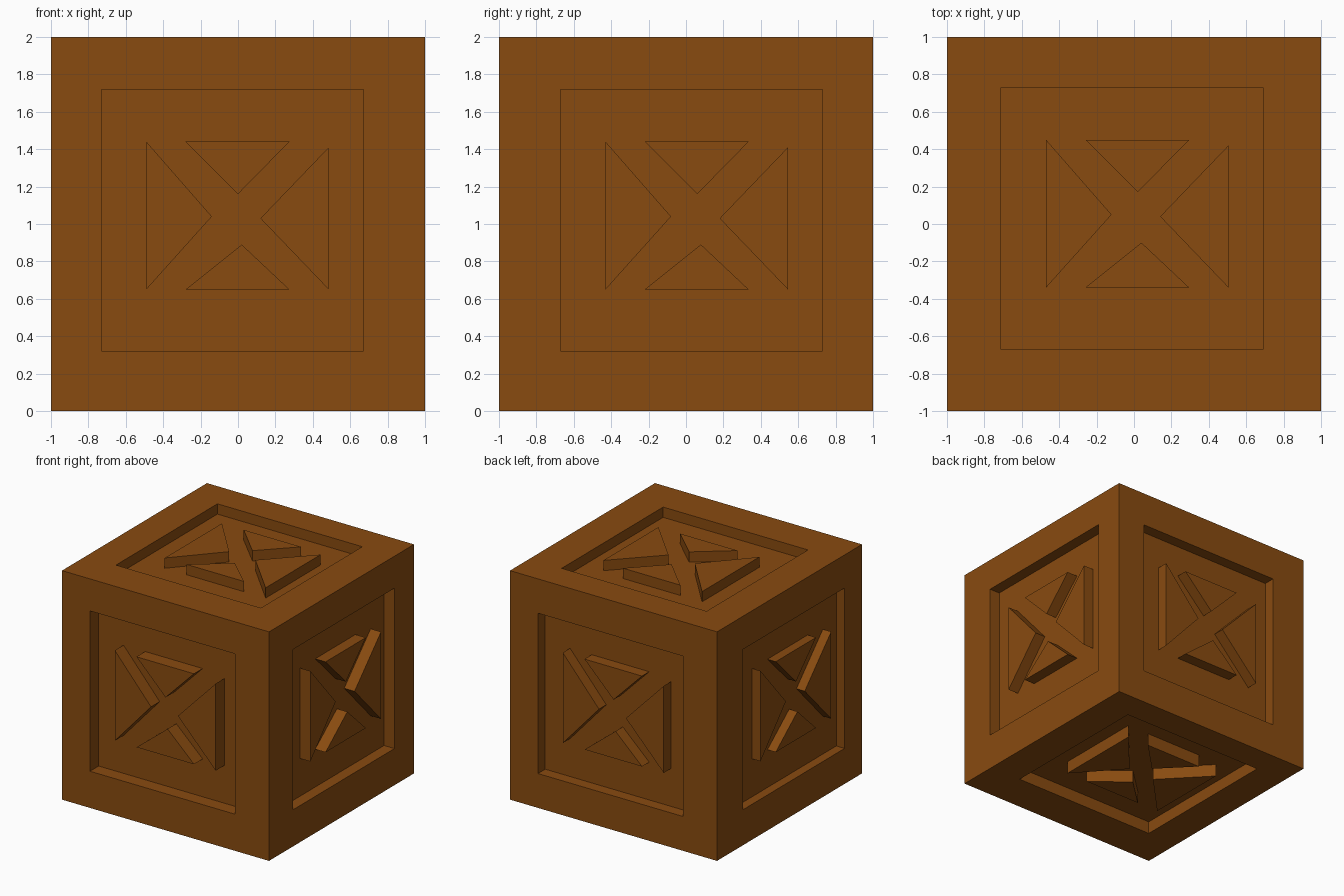
import bpy, bmesh
from mathutils import Vector

if "Cube" in bpy.data.objects:
    bpy.data.objects.remove(bpy.data.objects["Cube"])

CENTRE = Vector((0, 0, 1))
HALF_PANEL = 0.70

# side name: (outward normal, right direction, up direction, panel centre, panel depth)
SIDES = {
    "front":  ((0, -1, 0), (1, 0, 0),  (0, 0, 1), (-0.03, 0.02), 0.12),
    "back":   ((0, 1, 0),  (-1, 0, 0), (0, 0, 1), (-0.03, 0.00), 0.10),
    "right":  ((1, 0, 0),  (0, 1, 0),  (0, 0, 1), (0.03, 0.02), 0.10),
    "left":   ((-1, 0, 0), (0, -1, 0), (0, 0, 1), (0.06, 0.01), 0.08),
    "top":    ((0, 0, 1),  (1, 0, 0),  (0, 1, 0), (-0.01, 0.03), 0.09),
    "bottom": ((0, 0, -1), (-1, 0, 0), (0, 1, 0), (0.005, 0.05), 0.11),
}

# triangles around the cross, measured from the panel centre
TRIANGLES = [
    [(-0.46, 0.42), (-0.46, -0.37), (-0.11, 0.02)],
    [(-0.25, 0.42), (0.03, 0.14), (0.305, 0.42)],
    [(0.515, 0.39), (0.15, 0.01), (0.515, -0.37)],
    [(-0.25, -0.37), (0.305, -0.37), (0.05, -0.13)],
]

wood = bpy.data.materials.new("brown_wood")
wood.diffuse_color = (0.25, 0.07, 0.005, 1)
wood.use_nodes = True
wood.node_tree.nodes["Principled BSDF"].inputs["Base Color"].default_value = wood.diffuse_color


def finish(bm, name):
    bmesh.ops.remove_doubles(bm, verts=bm.verts, dist=1e-4)
    bmesh.ops.recalc_face_normals(bm, faces=bm.faces)
    mesh = bpy.data.meshes.new(name)
    bm.to_mesh(mesh)
    bm.free()
    mesh.materials.append(wood)
    bpy.context.collection.objects.link(bpy.data.objects.new(name, mesh))


def loop(bm, side, points, depth):
    """Vertices on one side of the crate, sunk by depth."""
    n, u, v = (Vector(a) for a in side[:3])
    return [bm.verts.new(CENTRE + n * (1 - depth) + u * a + v * b) for a, b in points]


def bridge(bm, a, b):
    for i in range(len(a)):
        j = (i + 1) % len(a)
        bm.faces.new((a[i], a[j], b[j], b[i]))


def square(half, cx=0, cy=0):
    return [(cx + sx * half, cy + sy * half) for sx, sy in ((-1, -1), (1, -1), (1, 1), (-1, 1))]


# crate body: a border, recess walls and a sunken floor on every side
body = bmesh.new()
for side in SIDES.values():
    panel = square(HALF_PANEL, *side[3])
    outer = loop(body, side, square(1), 0)
    rim = loop(body, side, panel, 0)
    floor = loop(body, side, panel, side[4])
    bridge(body, outer, rim)
    bridge(body, rim, floor)
    body.faces.new(floor)
finish(body, "crate_body")

# raised triangles, flush with the border
for name, side in SIDES.items():
    bm = bmesh.new()
    cx, cy = side[3]
    for tri in TRIANGLES:
        pts = [(cx + a, cy + b) for a, b in tri]
        base = loop(bm, side, pts, side[4])
        cap = loop(bm, side, pts, 0)
        bridge(bm, base, cap)
        bm.faces.new(cap)
        bm.faces.new(base[::-1])
    finish(bm, name + "_triangles")
